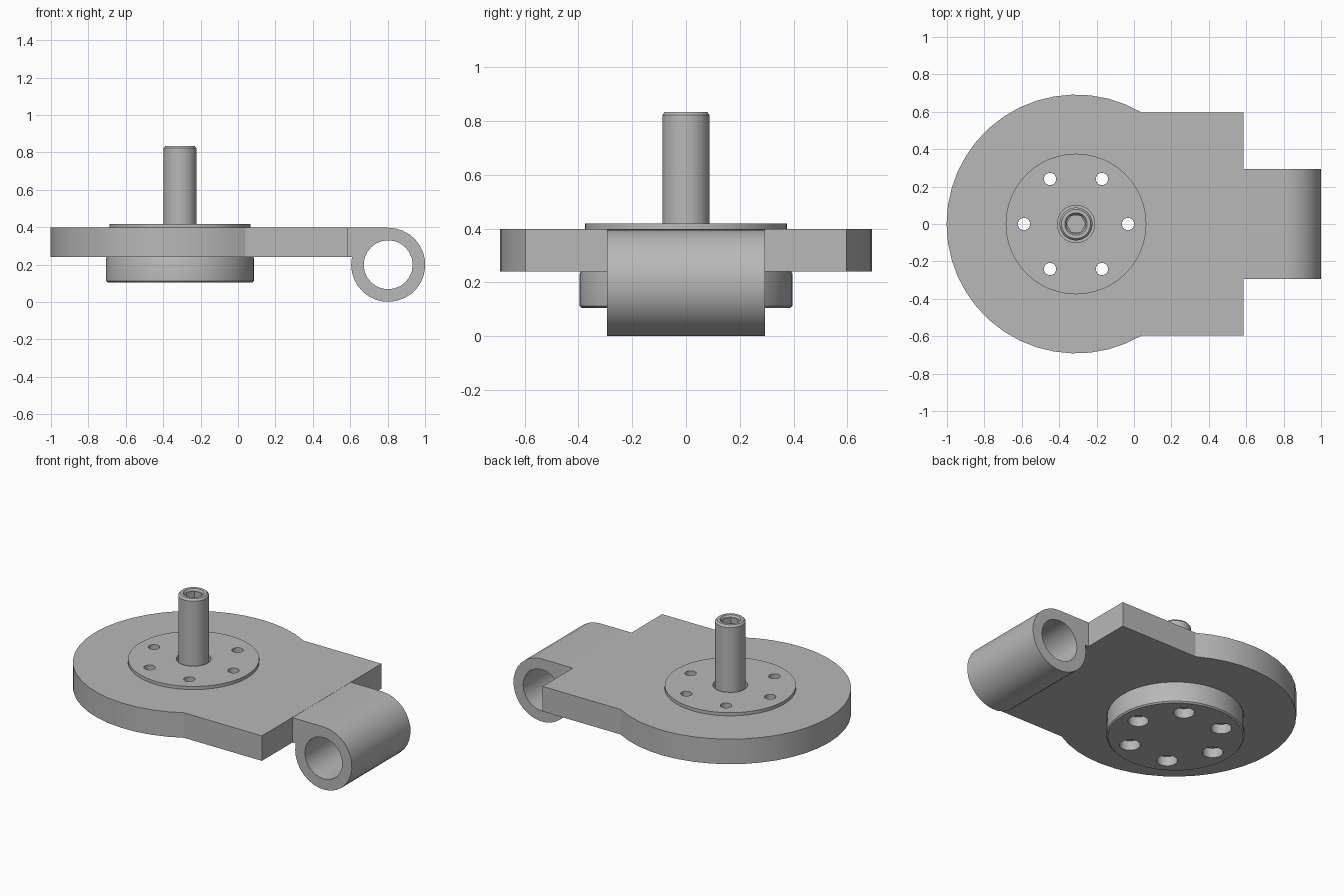
import bpy, bmesh, math

if "Cube" in bpy.data.objects:
    bpy.data.objects.remove(bpy.data.objects["Cube"])

CX = -0.31          # axis of the round hub
BX, BZ = 0.803, 0.199   # axis of the hinge barrel

grey = bpy.data.materials.new("plain grey")
grey.diffuse_color = (0.48, 0.48, 0.48, 1)
grey.use_nodes = True
grey.node_tree.nodes["Principled BSDF"].inputs["Base Color"].default_value = grey.diffuse_color


def finish(name, bm):
    bmesh.ops.recalc_face_normals(bm, faces=bm.faces)
    me = bpy.data.meshes.new(name)
    bm.to_mesh(me)
    bm.free()
    me.materials.append(grey)
    ob = bpy.data.objects.new(name, me)
    bpy.context.collection.objects.link(ob)
    return ob


def extrude(name, pts, vec):
    """Closed outline of 3D points pushed along vec."""
    bm = bmesh.new()
    face = bm.faces.new([bm.verts.new(p) for p in pts])
    out = bmesh.ops.extrude_face_region(bm, geom=[face])
    verts = [g for g in out["geom"] if isinstance(g, bmesh.types.BMVert)]
    bmesh.ops.translate(bm, verts=verts, vec=vec)
    return finish(name, bm)


def turned(name, profile, x=CX, y=0.0, n=48):
    """Solid of revolution about a vertical axis; profile is (radius, z) from bottom to top."""
    bm = bmesh.new()
    rings = [[bm.verts.new((x + r * math.cos(2 * math.pi * i / n),
                            y + r * math.sin(2 * math.pi * i / n), z))
              for i in range(n)] for r, z in profile]
    for a, b in zip(rings, rings[1:]):
        for i in range(n):
            j = (i + 1) % n
            bm.faces.new((a[i], a[j], b[j], b[i]))
    bm.faces.new(rings[0][::-1])
    bm.faces.new(rings[-1])
    return finish(name, bm)


def cut(ob, cutters):
    for c in cutters:
        mod = ob.modifiers.new("cut", "BOOLEAN")
        mod.operation = "DIFFERENCE"
        mod.solver = "EXACT"
        mod.object = c
        bpy.context.view_layer.objects.active = ob
        bpy.ops.object.modifier_apply(modifier=mod.name)


def arc(cx, cy, r, a0, a1, n):
    return [(cx + r * math.cos(math.radians(a0 + (a1 - a0) * i / n)),
             cy + r * math.sin(math.radians(a0 + (a1 - a0) * i / n))) for i in range(n + 1)]


# Round base plate with a square tongue
outline = arc(CX, 0, 0.692, 59.6, 300.4, 30) + [(0.585, -0.597), (0.585, 0.597)]
plate = extrude("base_plate", [(x, y, 0.24) for x, y in outline], (0, 0, 0.158))

# Hinge barrel with its flat-topped neck
side = arc(BX, BZ, 0.198, 90, -192, 24) + [(0.58, 0.24), (0.58, 0.397)]
barrel = extrude("hinge_barrel", [(x, -0.293, z) for x, z in side], (0, 0.586, 0))
bore = extrude("bore_cutter", [(x, -0.5, z) for x, z in arc(BX, BZ, 0.131, 0, 345, 23)], (0, 1, 0))
cut(barrel, [bore])

# Thin top flange and lower hub disc
flange = turned("top_flange", [(0.376, 0.39), (0.376, 0.418)])
hub = turned("lower_hub", [(0.387, 0.104), (0.395, 0.112), (0.395, 0.232), (0.39, 0.245)])

# Six counterbored bolt holes and the shaft clearance
bolt_cutters = []
for k in range(6):
    a = math.radians(60 * k)
    bolt_cutters.append(turned("bolt_cutter", [(0.06, 0.0), (0.06, 0.165), (0.033, 0.165), (0.033, 0.6)],
                               CX + 0.278 * math.cos(a), 0.278 * math.sin(a), 20))
clearance = turned("clearance_cutter", [(0.1, 0.25), (0.1, 0.6)], n=32)
for part in (plate, flange):
    cut(part, bolt_cutters + [clearance])
cut(hub, bolt_cutters)

# Centre shaft with chamfered rim and a hexagonal socket
shaft = turned("centre_shaft", [(0.088, 0.235), (0.088, 0.822), (0.078, 0.834),
                                (0.06, 0.834), (0.052, 0.822)], n=32)
socket = turned("socket_cutter", [(0.05, 0.75), (0.05, 0.9)], n=6)
cut(shaft, [socket])

for c in bolt_cutters + [bore, clearance, socket]:
    bpy.data.objects.remove(c)

# Smooth the round walls, keep the edges crisp
for ob in (plate, barrel, flange, hub, shaft):
    bpy.ops.object.select_all(action="DESELECT")
    ob.select_set(True)
    bpy.context.view_layer.objects.active = ob
    bpy.ops.object.shade_smooth_by_angle(angle=math.radians(25))
